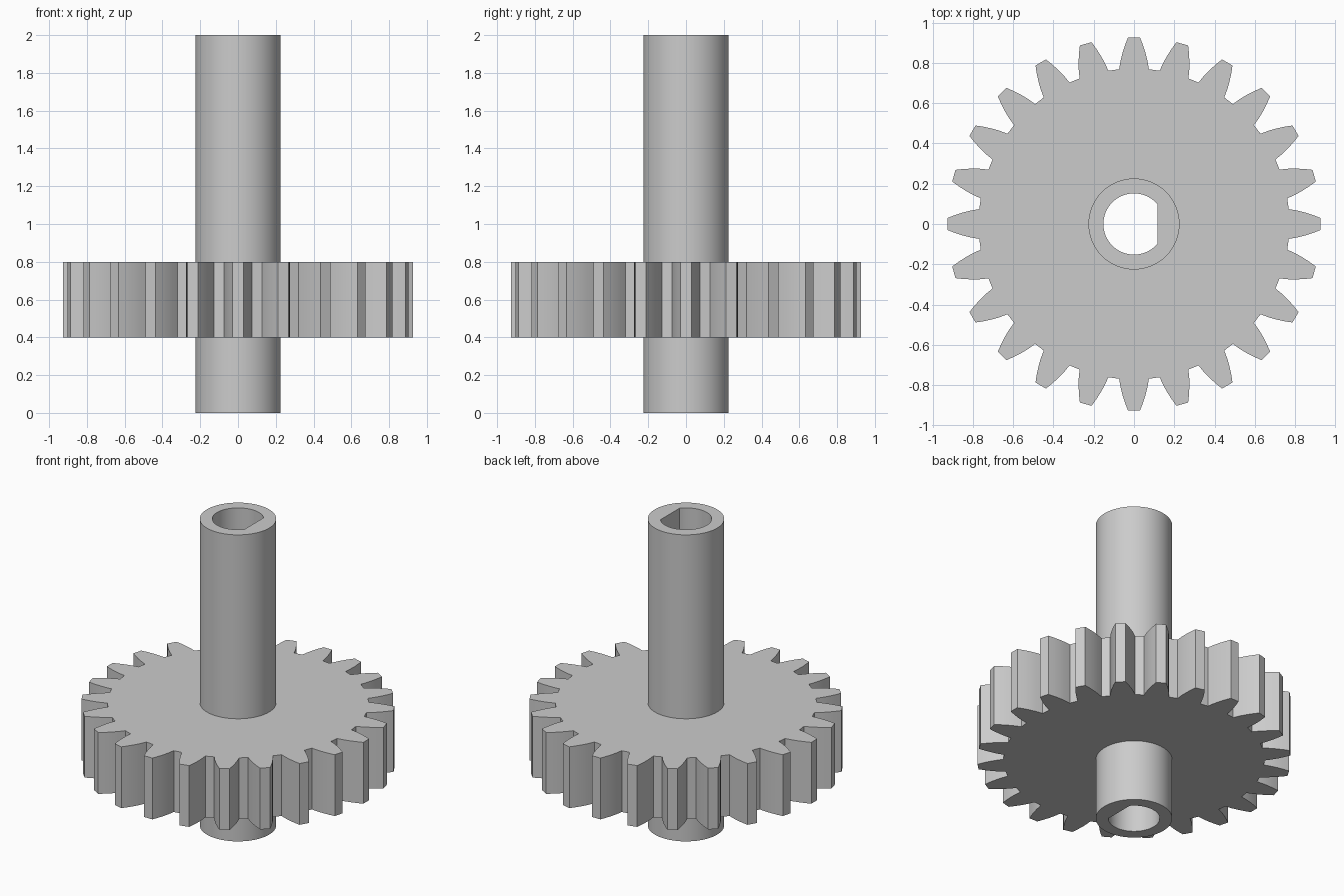
import bpy
import bmesh
from math import cos, sin, acos, tau, radians
from mathutils import Vector

TEETH = 24
SHAFT_R, BORE_R, BORE_FLAT = 0.226, 0.152, 0.116
HEIGHT, GEAR_LOW, GEAR_HIGH = 2.0, 0.4, 0.8
# Tooth flank from root to tip: radius, half width
FLANK = [(0.768, 0.074), (0.81, 0.067), (0.85, 0.057), (0.89, 0.044), (0.926, 0.03)]

cube = bpy.data.objects.get("Cube")
if cube:
    bpy.data.objects.remove(cube, do_unlink=True)


def arc(radius, start, end, count):
    step = (end - start) / count
    return [(radius * cos(start + i * step), radius * sin(start + i * step)) for i in range(count)]


def gear_outline():
    tooth = [(r, -w) for r, w in FLANK] + [(r, w) for r, w in reversed(FLANK)]
    points = []
    for i in range(TEETH):
        a = tau * i / TEETH
        points += [(r * cos(a) - w * sin(a), r * sin(a) + w * cos(a)) for r, w in tooth]
    return points


def bore_outline():
    a = acos(BORE_FLAT / BORE_R)
    return arc(BORE_R, a, tau - a, 48) + [(BORE_FLAT, -BORE_R * sin(a))]


bm = bmesh.new()


def loop(points, z):
    verts = [bm.verts.new((x, y, z)) for x, y in points]
    for a, b in zip(verts, verts[1:] + verts[:1]):
        bm.edges.new((a, b))
    return verts


def wall(low, high):
    for i in range(len(low)):
        bm.faces.new((low[i - 1], low[i], high[i], high[i - 1]))


def ring(outer, inner, up):
    edges = [bm.edges.get((l[i - 1], l[i])) for l in (outer, inner) for i in range(len(l))]
    bmesh.ops.triangle_fill(bm, use_beauty=True, use_dissolve=False, edges=edges,
                            normal=Vector((0, 0, up)))


# Cross-sections of the shaft, the gear and the D-shaped bore
circle, teeth, bore = arc(SHAFT_R, 0, tau, 64), gear_outline(), bore_outline()
shaft = [loop(circle, z) for z in (0, GEAR_LOW, GEAR_HIGH, HEIGHT)]
gear = [loop(teeth, z) for z in (GEAR_LOW, GEAR_HIGH)]
hole = [loop(bore, z) for z in (0, HEIGHT)]

# Lower and upper shaft, toothed rim, bore
wall(shaft[0], shaft[1])
wall(shaft[2], shaft[3])
wall(*gear)
wall(*hole)

# Flat faces of the gear and the shaft ends
ring(gear[0], shaft[1], -1)
ring(gear[1], shaft[2], 1)
ring(shaft[0], hole[0], -1)
ring(shaft[3], hole[1], 1)
bmesh.ops.recalc_face_normals(bm, faces=bm.faces[:])

mesh = bpy.data.meshes.new("gear_on_shaft")
bm.to_mesh(mesh)
bm.free()
obj = bpy.data.objects.new("gear_on_shaft", mesh)
bpy.context.collection.objects.link(obj)

# Plain grey finish
grey = bpy.data.materials.new("plain grey")
grey.use_nodes = True
grey.diffuse_color = (0.6, 0.6, 0.6, 1)
grey.node_tree.nodes["Principled BSDF"].inputs["Base Color"].default_value = (0.6, 0.6, 0.6, 1)
mesh.materials.append(grey)

bpy.ops.object.select_all(action="DESELECT")
obj.select_set(True)
bpy.context.view_layer.objects.active = obj
bpy.ops.object.shade_smooth_by_angle(angle=radians(25))
